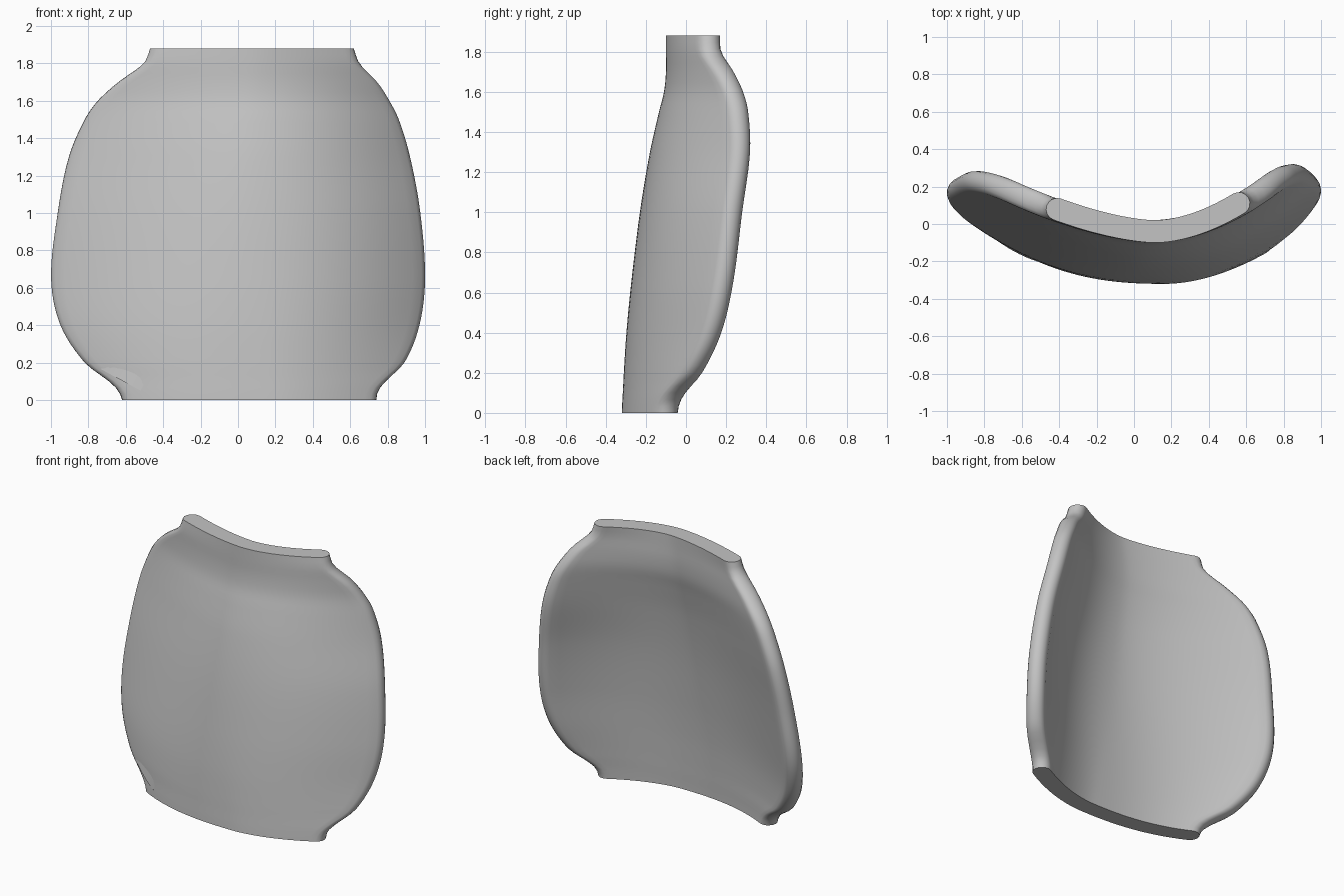
import bpy, bmesh, math
from mathutils import Vector

cube = bpy.data.objects.get("Cube")
if cube:
    bpy.data.objects.remove(cube, do_unlink=True)

HEIGHT, HALF = 1.88, 0.06
ROWS, COLS, CAP = 56, 40, 8

# Section guide: z, right edge x, left edge x, right sweep, left sweep, middle y
GUIDE = [
    (0, -.62, .74, .147, .159, -.26),
    (.05, -.64, .75, .155, .167, -.258),
    (.1, -.69, .79, .18, .193, -.255),
    (.2, -.82, .89, .248, .271, -.25),
    (.4, -.95, .97, .329, .353, -.237),
    (.65, -1, 1, .376, .388, -.213),
    (1, -.965, .975, .37, .39, -.17),
    (1.3, -.905, .92, .343, .379, -.12),
    (1.5, -.82, .86, .285, .325, -.075),
    (1.6, -.75, .81, .236, .275, -.05),
    (1.7, -.64, .745, .178, .218, -.04),
    (1.8, -.505, .65, .124, .156, -.04),
    (HEIGHT, -.47, .62, .119, .15, -.04),
]


def slope(i, k):
    a, b = GUIDE[max(i - 1, 0)], GUIDE[min(i + 1, len(GUIDE) - 1)]
    return (b[k] - a[k]) / (b[0] - a[0])


def guide(z, k):
    """Smooth interpolation of one guide column."""
    i = max(n for n in range(len(GUIDE) - 1) if GUIDE[n][0] <= z)
    a, b = GUIDE[i], GUIDE[i + 1]
    d = b[0] - a[0]
    t = (z - a[0]) / d
    s = t * t * (3 - 2 * t)
    return (a[k] * (1 - s) + b[k] * s + d * slope(i, k) * t * (1 - t) ** 2
            - d * slope(i + 1, k) * t * t * (1 - t))


def ends(z):
    return guide(z, 1) + HALF, guide(z, 2) - HALF


def middle(x, z):
    """Point on the middle surface: the two sides sweep back from a soft ridge."""
    ridge = 0.17 - 0.2 * z + 0.09 * z * z
    xr, xl = ends(z)
    if x < ridge:
        power = 1.6 + 0.9 * max(0, 1 - z / 1.3) ** 1.5
        reach, sweep = xr - ridge, guide(z, 3)
    else:
        power = 1.8 + 0.4 * math.sin(math.pi * z / HEIGHT)
        reach, sweep = xl - ridge, guide(z, 4)
    return Vector((x, guide(z, 5) + sweep * ((x - ridge) / reach) ** power, z))


def section(z):
    """Curved strip with round ends, listed as one closed loop."""
    xr, xl = ends(z)
    mids = [middle(xr + (xl - xr) * i / COLS, z) for i in range(COLS + 1)]
    normals = []
    for i in range(COLS + 1):
        t = (mids[min(i + 1, COLS)] - mids[max(i - 1, 0)]).normalized()
        normals.append(Vector((t.y, -t.x, 0)))
    front = [m + n * HALF for m, n in zip(mids, normals)]
    back = [m - n * HALF for m, n in zip(mids, normals)]

    def cap(centre, normal, sign):
        out = Vector((-normal.y, normal.x, 0))
        angles = [math.pi * j / CAP for j in range(1, CAP)]
        return [centre + (normal * math.cos(a) + out * math.sin(a)) * HALF * sign
                for a in angles]

    return front + cap(mids[-1], normals[-1], 1) + back[::-1] + cap(mids[0], normals[0], -1)


def finish(name, bm, material):
    bmesh.ops.recalc_face_normals(bm, faces=bm.faces)
    mesh = bpy.data.meshes.new(name)
    bm.to_mesh(mesh)
    bm.free()
    mesh.materials.append(material)
    obj = bpy.data.objects.new(name, mesh)
    bpy.context.collection.objects.link(obj)
    bpy.ops.object.select_all(action='DESELECT')
    obj.select_set(True)
    bpy.context.view_layer.objects.active = obj
    bpy.ops.object.shade_smooth_by_angle(angle=math.radians(35))


# Plain grey surface
grey = bpy.data.materials.new("plain_grey")
grey.use_nodes = True
colour = (0.55, 0.55, 0.55, 1)
grey.diffuse_color = colour
grey.node_tree.nodes["Principled BSDF"].inputs["Base Color"].default_value = colour

# Curved panel lofted through the sections, with flat ends
bm = bmesh.new()
loops = [[bm.verts.new(p) for p in section(HEIGHT * r / ROWS)] for r in range(ROWS + 1)]
for low, high in zip(loops, loops[1:]):
    for i in range(len(low)):
        j = (i + 1) % len(low)
        bm.faces.new((low[i], low[j], high[j], high[i]))
bm.faces.new(loops[0][::-1])
bm.faces.new(loops[-1])
finish("curved_panel", bm, grey)

# Thin fold line across the lower right corner
bm = bmesh.new()
STEPS = 8
start, end = Vector((-.76, .18)), Vector((-.52, .05))
rings = []
for i in range(STEPS + 1):
    t = i / STEPS
    x, z = start.lerp(end, t)
    lift = HALF * 1.12 + 0.01 * math.sin(math.pi * t)
    lip = middle(x, z) - Vector((0, lift, 0))
    under = middle(x, z) - Vector((0, HALF / 2, 0))
    root = middle(x + .05, z + .1) - Vector((0, HALF, 0))
    rings.append([bm.verts.new(p) for p in (lip, under, root)])
for a, b in zip(rings, rings[1:]):
    for i in range(3):
        j = (i + 1) % 3
        bm.faces.new((a[i], a[j], b[j], b[i]))
bm.faces.new(rings[0])
bm.faces.new(rings[-1][::-1])
finish("corner_fold", bm, grey)
